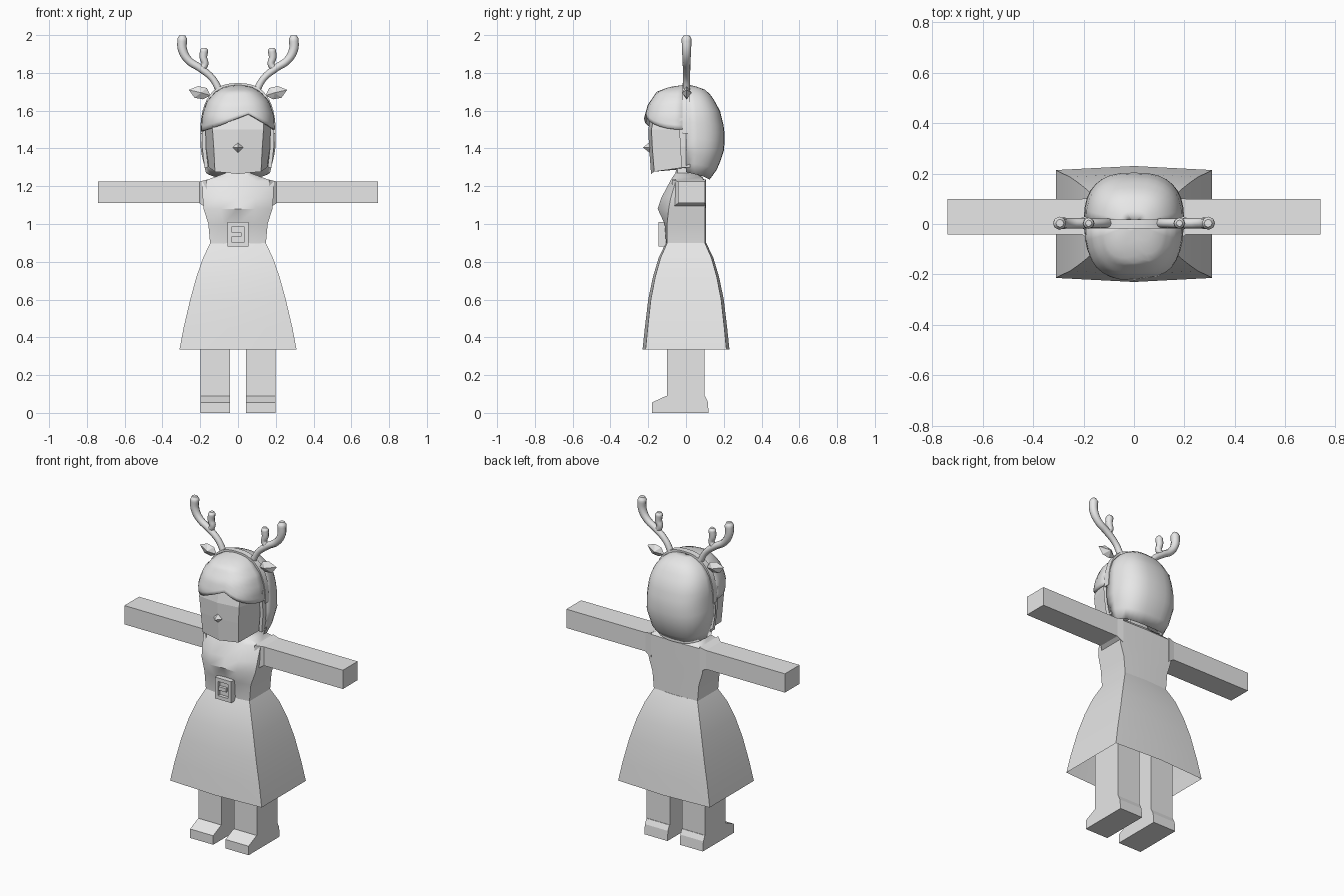
import bpy, bmesh, math
from mathutils import Vector

if "Cube" in bpy.data.objects:
    bpy.data.objects.remove(bpy.data.objects["Cube"])

grey = bpy.data.materials.new("plain_grey")
grey.diffuse_color = (0.8, 0.8, 0.8, 1)
grey.use_nodes = True
grey.node_tree.nodes["Principled BSDF"].inputs["Base Color"].default_value = grey.diffuse_color


def make(name, verts, faces, smooth=None):
    bm = bmesh.new()
    vs = [bm.verts.new(v) for v in verts]
    for f in faces:
        bm.faces.new([vs[i] for i in f])
    bmesh.ops.remove_doubles(bm, verts=bm.verts, dist=0.0005)
    bmesh.ops.recalc_face_normals(bm, faces=bm.faces)
    me = bpy.data.meshes.new(name)
    bm.to_mesh(me)
    bm.free()
    me.materials.append(grey)
    ob = bpy.data.objects.new(name, me)
    bpy.context.collection.objects.link(ob)
    if smooth:
        bpy.ops.object.select_all(action='DESELECT')
        ob.select_set(True)
        bpy.context.view_layer.objects.active = ob
        bpy.ops.object.shade_smooth_by_angle(angle=math.radians(smooth))
    return ob


def loft(name, rings, smooth=None, start=True, end=True):
    """Join closed rings of points, with optional end caps."""
    n = len(rings[0])
    faces = [(r * n + i, r * n + (i + 1) % n, (r + 1) * n + (i + 1) % n, (r + 1) * n + i)
             for r in range(len(rings) - 1) for i in range(n)]
    if start:
        faces.append(tuple(range(n)))
    if end:
        faces.append(tuple(range((len(rings) - 1) * n, len(rings) * n)))
    return make(name, [p for r in rings for p in r], faces, smooth)


def box(name, x, y, z):
    return loft(name, [[(x[0], y[0], k), (x[1], y[0], k), (x[1], y[1], k), (x[0], y[1], k)] for k in z])


def mirrored(half):
    """Right half of a ring, centre points first and last, to a full ring."""
    return half + [(-x, y, z) for x, y, z in reversed(half[1:-1])]


def lerp(table, t):
    for (a, va), (b, vb) in zip(table, table[1:]):
        if t <= b:
            return va + (vb - va) * max(0, (t - a) / (b - a))
    return table[-1][1]


# Skirt, open underneath
skirt = [(.335, .31, .23), (.45, .288, .218), (.6, .253, .2), (.72, .22, .175), (.82, .185, .145), (.9, .147, .107)]
loft("skirt", [mirrored([(0, -d, z), (w, -d * .93, z), (w, d * .93, z), (0, d, z)])
               for z, w, d in skirt], 30, start=False)

# Torso: height, half width, side front, chest front, back
torso = [(.89, .147, -.1, -.105, .105), (1.0, .157, -.1, -.113, .105), (1.08, .182, -.092, -.15, .105),
         (1.14, .187, -.08, -.13, .105), (1.225, .19, -.055, -.085, .105), (1.25, .12, -.05, -.07, .085),
         (1.27, .065, -.045, -.055, .05), (1.33, .06, -.045, -.05, .045)]
loft("torso", [mirrored([(0, f + .006, z), (w * .5, f, z), (w, s, z), (w, b - .005, z), (0, b, z)])
               for z, w, s, f, b in torso], 40)

# Belt buckle: plate, frame and prong
box("buckle_plate", (-.055, .055), (-.125, -.1), (.88, 1.01))
for side in (1, -1):
    box("buckle_upright", sorted((side * .055, side * .033)), (-.145, -.12), (.88, 1.01))
    box("buckle_bar", (-.055, .055), (-.145, -.12), sorted((.945 + side * .065, .945 + side * .043)))
box("buckle_prong", (-.034, .018), (-.142, -.12), (.934, .956))

foot = [(-.18, 0), (.12, 0), (.115, .06), (.1, .09), (-.105, .09), (-.18, .055)]
ear = [(.145, 1.68), (.165, 1.72), (.21, 1.73), (.26, 1.71), (.23, 1.668), (.185, 1.66)]


def tube(name, pts):
    cu = bpy.data.curves.new(name, 'CURVE')
    cu.dimensions = '3D'
    cu.bevel_depth = .021
    cu.bevel_resolution = 2
    cu.resolution_u = 5
    cu.use_fill_caps = True
    sp = cu.splines.new('BEZIER')
    sp.bezier_points.add(len(pts) - 1)
    for p, (x, z, r) in zip(sp.bezier_points, pts):
        p.co = (x, .003, z)
        p.radius = r
        p.handle_left_type = p.handle_right_type = 'AUTO'
    cu.materials.append(grey)
    ob = bpy.data.objects.new(name, cu)
    bpy.context.collection.objects.link(ob)
    bpy.ops.object.select_all(action='DESELECT')
    ob.select_set(True)
    bpy.context.view_layer.objects.active = ob
    bpy.ops.object.convert(target='MESH')
    bpy.ops.object.shade_smooth_by_angle(angle=math.radians(50))


for s in (1, -1):
    # Arm with a flared shoulder
    loft("arm", [[(s * x, a, c), (s * x, b, c), (s * x, b, d), (s * x, a, d)] for x, a, b, c, d in
                 [(.165, -.075, .105, 1.085, 1.235), (.205, -.042, .1, 1.11, 1.225), (.74, -.042, .1, 1.11, 1.225)]])
    # Leg and shoe
    box("leg", sorted((s * .042, s * .198)), (-.1, .097), (.08, .75))
    loft("shoe", [[(s * x, y, z) for y, z in foot] for x in (.042, .198)])
    # Leaf-shaped ear with a ridge on both sides
    rim = [(s * x, .003, z) for x, z in ear]
    mids = [(s * .195, -.022, 1.695), (s * .195, .03, 1.695)]
    make("animal_ear", rim + mids, [(i, (i + 1) % 6, m) for i in range(6) for m in (6, 7)])
    # Antler with one branch
    tube("antler", [(s * x, z, r) for x, z, r in
                    [(.1, 1.71, .9), (.135, 1.77, .85), (.2, 1.825, .95), (.26, 1.865, 1), (.293, 1.92, 1.15),
                     (.295, 1.98, 1.25), (.294, 1.998, .75)]])
    tube("antler_branch", [(s * x, z, r) for x, z, r in
                           [(.2, 1.815, .8), (.175, 1.845, .85), (.183, 1.88, .95), (.18, 1.92, 1.05),
                            (.18, 1.933, .6)]])
    # Side lock of hair in front of the headband
    loft("side_lock", [[(s * x, a, z), (s * x, b, z), (s * (x - .02), b, z), (s * (x - .02), a, z)]
                       for x, a, b, z in [(.178, -.025, .02, 1.3), (.19, -.03, .02, 1.41), (.192, -.04, .02, 1.56)]])

# Head with a flat face
loft("head", [mirrored([(0, -.2 + i, z), (wf, -.183 + i, z + c), (ws, 0, z + 3 * c), (ws - .02, .1, z + 3 * c),
                        (0, .1, z + 3 * c)])
              for z, wf, ws, i, c in [(1.265, .122, .155, .015, .012), (1.4, .128, .168, .005, 0),
                                      (1.5, .135, .178, 0, 0), (1.6, .135, .17, .02, 0), (1.66, .09, .1, .07, 0)]])

# Nose: small diamond
make("nose", [(-.03, -.19, 1.405), (.03, -.19, 1.405), (0, -.19, 1.435), (0, -.19, 1.375), (0, -.228, 1.405)],
     [(0, 2, 4), (2, 1, 4), (1, 3, 4), (3, 0, 4)])

# Hair tables by height: half width, front depth, back depth
width = [(1.235, .135), (1.27, .17), (1.4, .2), (1.5, .197), (1.58, .19), (1.65, .165), (1.7, .12), (1.725, .075), (1.74, .0)]
front = [(1.49, .205), (1.55, .225), (1.63, .203), (1.7, .155), (1.725, .09), (1.738, 0)]
back = [(1.235, .125), (1.3, .172), (1.4, .204), (1.5, .204), (1.6, .18), (1.68, .135), (1.72, .09), (1.74, 0)]
fringe_edge = [(-.2, 1.49), (-.1, 1.52), (0, 1.56), (.065, 1.585), (.1, 1.56), (.2, 1.5)]


def shell(name, depth, sign, low, cols=16, rows=14, power=.75):
    verts, faces = [], []
    for c in range(cols + 1):
        a = math.pi * c / cols
        ca, sa = math.cos(a), math.sin(a)
        u = math.copysign(abs(ca) ** power, ca)
        z0 = low(u, sa)
        for r in range(rows + 1):
            z = z0 + (1.738 - z0) * (1 - (1 - r / rows) ** 1.5)
            verts.append((u * lerp(width, z), sign * max(sa, 0) ** power * lerp(depth, z), z))
    n = rows + 1
    for c in range(cols):
        for r in range(rows):
            faces.append((c * n + r, c * n + r + 1, (c + 1) * n + r + 1, (c + 1) * n + r))
    return make(name, verts, faces, 40)


fringe = shell("hair_fringe", front, -1, lambda u, s: lerp(fringe_edge, u * .2))
bun = shell("hair_back", back, 1, lambda u, s: 1.235 + .04 * (1 - s))
# Close the back hair below and on its front side
bm = bmesh.new()
bm.from_mesh(bun.data)
bmesh.ops.holes_fill(bm, edges=[e for e in bm.edges if e.is_boundary], sides=0)
bmesh.ops.triangulate(bm, faces=[f for f in bm.faces if len(f.verts) > 4])
bmesh.ops.recalc_face_normals(bm, faces=bm.faces)
bm.to_mesh(bun.data)
bm.free()
mod = fringe.modifiers.new("thickness", 'SOLIDIFY')
mod.thickness = .012
mod.offset = -1

# Headband arch over the hair
arch = []
for i in range(25):
    a = math.pi * i / 24
    c, s = math.cos(a), math.sin(a)
    o = [((.183 + k) * math.copysign(abs(c) ** .8, c), 1.48 + (.25 + k) * s ** .8 if s > 1e-6 else 1.48)
         for k in (0, .016)]
    arch.append([(o[0][0], -.018, o[0][1]), (o[0][0], .018, o[0][1]), (o[1][0], .018, o[1][1]), (o[1][0], -.018, o[1][1])])
loft("headband", arch, 35)
